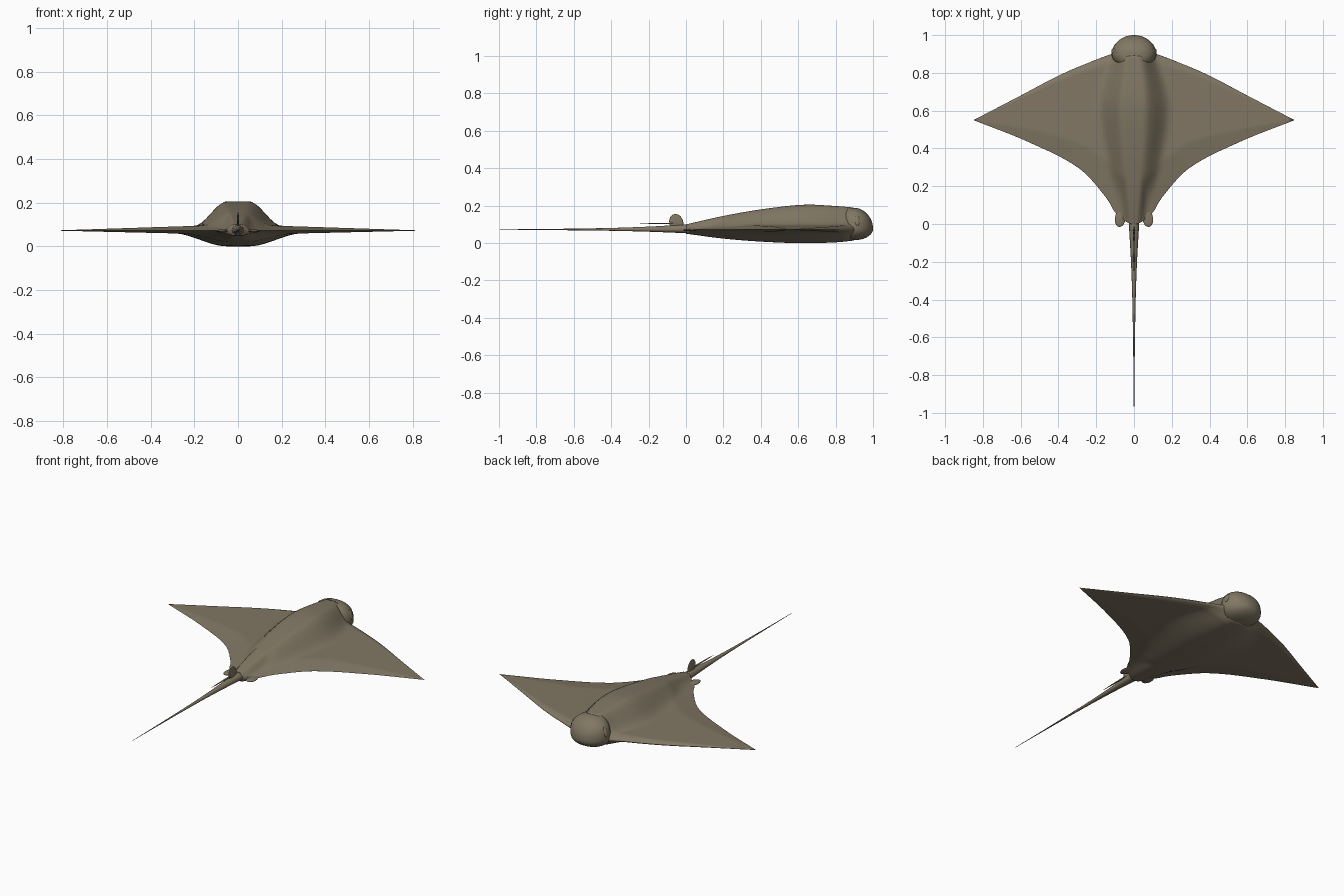
import bpy, bmesh, math

cube = bpy.data.objects.get("Cube")
if cube:
    bpy.data.objects.remove(cube)

skin = bpy.data.materials.new("olive brown skin")
skin.use_nodes = True
COLOUR = (0.22, 0.185, 0.127, 1)
skin.diffuse_color = COLOUR
skin.node_tree.nodes["Principled BSDF"].inputs["Base Color"].default_value = COLOUR
MID = 0.072   # height of the wing edge
SPAN = 0.85


def curve(points):
    """Smooth function through a few (position, value) points."""
    n = len(points)

    def slope(i):
        a, b = points[max(i - 1, 0)], points[min(i + 1, n - 1)]
        return (b[1] - a[1]) / (b[0] - a[0])

    def f(x):
        x = min(max(x, points[0][0]), points[-1][0])
        i = max(k for k in range(n - 1) if points[k][0] <= x)
        (x0, y0), (x1, y1) = points[i], points[i + 1]
        h = x1 - x0
        t = (x - x0) / h
        bend = t * (1 - t)
        return (y0 + (y1 - y0) * t * t * (3 - 2 * t)
                + h * bend * ((1 - t) * slope(i) - t * slope(i + 1)))
    return f


def smoothstep(a, b, x):
    t = min(max((x - a) / (b - a), 0), 1)
    return t * t * (3 - 2 * t)


def finish(name, bm):
    bmesh.ops.remove_doubles(bm, verts=bm.verts, dist=0.00005)
    bmesh.ops.recalc_face_normals(bm, faces=bm.faces)
    mesh = bpy.data.meshes.new(name)
    bm.to_mesh(mesh)
    bm.free()
    mesh.materials.append(skin)
    mesh.shade_smooth()
    obj = bpy.data.objects.new(name, mesh)
    bpy.context.collection.objects.link(obj)
    return obj


def loft(name, rings):
    """Skin a row of closed rings that all have the same point count."""
    bm = bmesh.new()
    rows = [[bm.verts.new(p) for p in ring] for ring in rings]
    for r0, r1 in zip(rows, rows[1:]):
        for i in range(len(r0)):
            j = (i + 1) % len(r0)
            bm.faces.new((r0[i], r0[j], r1[j], r1[i]))
    return finish(name, bm)


# Body and wings: outline curves, then a raised back and belly
lead = curve([(0, 0.92), (0.1, 0.905), (0.25, 0.85), (0.4, 0.785), (0.6, 0.68), (SPAN, 0.55)])
trail = curve([(0, 0), (0.03, 0.005), (0.1, 0.06), (0.14, 0.13), (0.285, 0.29),
               (0.55, 0.43), (SPAN, 0.55)])
back = curve([(0, 0.1), (0.2, 0.145), (0.4, 0.18), (0.63, 0.205), (0.8, 0.198), (0.95, 0.185)])
belly = curve([(0, 0.05), (0.2, 0.024), (0.4, 0.008), (0.6, 0), (0.8, 0.004), (0.95, 0.02)])
ridge = curve([(0, 0.06), (0.2, 0.12), (0.45, 0.18), (0.62, 0.2), (0.75, 0.175), (0.86, 0.135), (0.95, 0.13)])


def body_point(x, t, side):
    a = abs(x)
    y = trail(a) + (lead(a) - trail(a)) * t
    taper = 1 - a / SPAN
    width = ridge(y)
    if side > 0:
        wing, peak = MID + 0.028 * taper, back(y)
        hump = 1 - smoothstep(0.25 * width, width, a)
    else:
        wing, peak = MID - 0.02 * taper, belly(y)
        hump = 1 - smoothstep(0.25 * width, 1.45 * width, a)
    z = wing + (peak - wing) * hump
    edge = min(1, t / 0.25) * min(1, (1 - t) / 0.06) ** 0.5
    edge = max(edge, hump * min(1, (1 - t) / 0.03))
    return (x, y, MID + (z - MID) * edge)


ROWS, COLS = 44, 36
ts = [(1 - math.cos(math.pi * i / ROWS)) / 2 for i in range(ROWS + 1)]
columns = []
for c in range(-COLS, COLS + 1):
    s = c / COLS
    x = SPAN * s * abs(s) ** 0.6
    columns.append([body_point(x, t, 1) for t in ts]
                   + [body_point(x, t, -1) for t in ts[-2:0:-1]])
loft("body_and_wings", columns)


def squircle_ring(y, w, low, high, mid=MID, power=0.85, n=32):
    ring = []
    for i in range(n):
        c, s = math.cos(math.tau * i / n), math.sin(math.tau * i / n)
        tall = high - mid if s > 0 else mid - low
        ring.append((math.copysign(abs(c) ** power, c) * w, y,
                     mid + math.copysign(abs(s) ** power, s) * tall))
    return ring


# Head: rounded dome with a flatter chin
head_w = curve([(0, 0.085), (0.35, 0.108), (0.6, 0.12), (1, 0.122)])
head = [squircle_ring(0.8, 0.01, 0.06, 0.13, 0.09),
        squircle_ring(0.84, 0.085, 0.02, 0.18, 0.09),
        squircle_ring(0.87, 0.11, 0.012, 0.192, 0.09)]
for i in range(13):
    a = math.pi / 2 * i / 12
    r = math.cos(a)
    head.append(squircle_ring(0.895 + 0.105 * math.sin(a), 0.119 * r,
                              0.075 - 0.06 * r, 0.075 + 0.114 * r, 0.075 + 0.012 * r))
loft("head", head)

# Tail: long tapering whip
tail_r = curve([(-1, 0.001), (-0.7, 0.004), (-0.4, 0.009), (-0.2, 0.016), (0, 0.027), (0.1, 0.03)])
loft("tail", [squircle_ring(y, tail_r(y), MID - 0.7 * tail_r(y), MID + tail_r(y), power=1, n=12)
              for y in [0.1 - 1.1 * i / 30 for i in range(31)]])

# Tail spine: thin barb lying above the tail
loft("tail_spine", [squircle_ring(y, w, 0.104 - w / 2, 0.104 + w / 2, 0.104, 1, 8)
                    for y, w in [(-0.04, 0.006), (-0.12, 0.006), (-0.2, 0.004), (-0.265, 0.0002)]])


def ellipsoid(name, centre, size, turn=(0, 0, 0)):
    bpy.ops.mesh.primitive_uv_sphere_add(segments=24, ring_count=14, radius=1,
                                         location=centre, rotation=turn)
    obj = bpy.context.object
    obj.name = name
    obj.scale = size
    obj.data.materials.append(skin)
    bpy.ops.object.shade_smooth()
    return obj


# Small upright fin at the root of the tail
ellipsoid("dorsal_fin", (0, -0.052, 0.11), (0.005, 0.037, 0.046), (0.3, 0, 0))

# Paired pelvic fins and eyes
for side, label in ((1, "left"), (-1, "right")):
    ellipsoid(label + "_pelvic_fin", (0.073 * side, 0.03, 0.07), (0.028, 0.046, 0.007), (0, 0, 0.12 * side))
    ellipsoid(label + "_eye", (0.108 * side, 0.915, 0.122), (0.007, 0.014, 0.03), (0, -0.35 * side, 0.2 * side))
